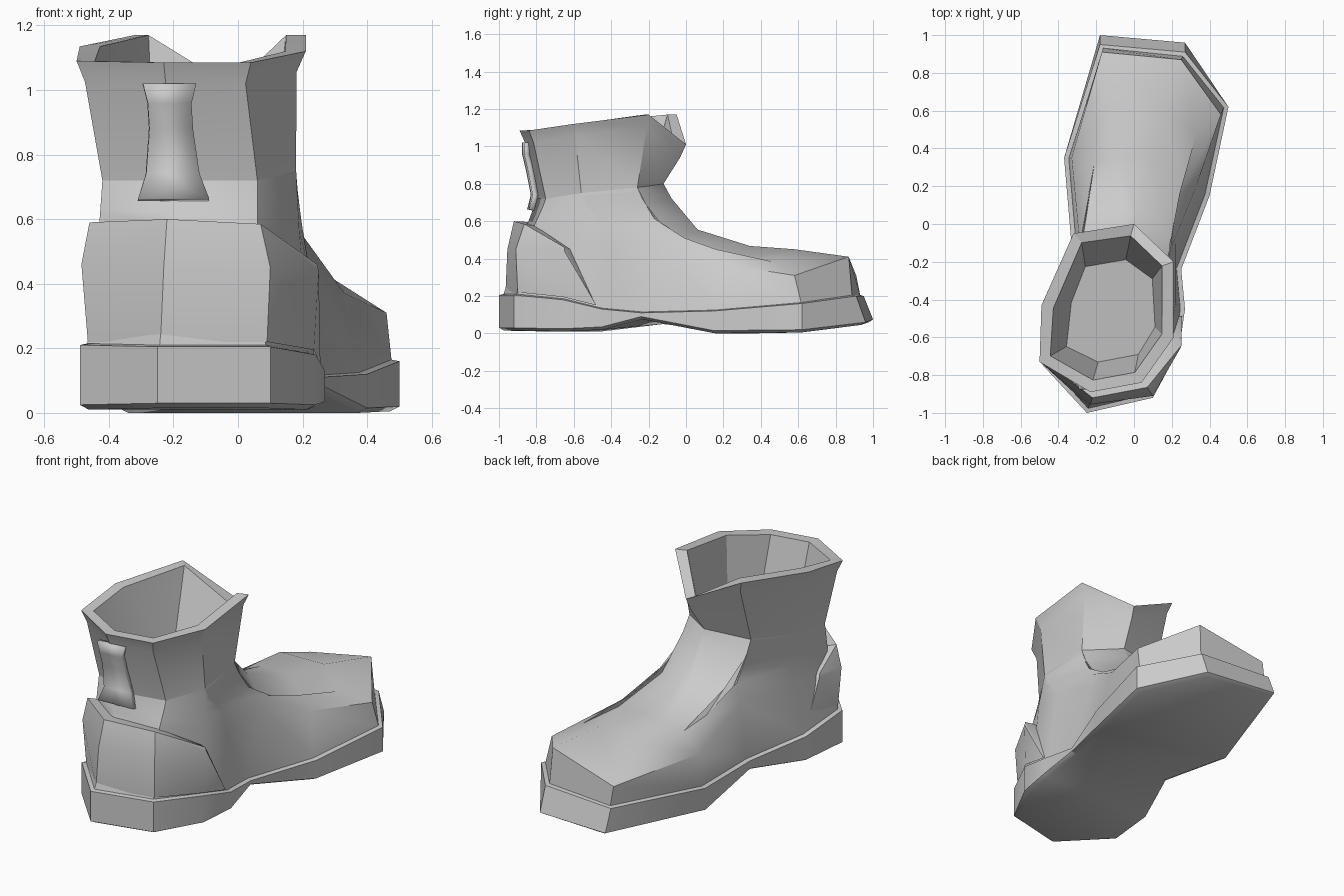
import bpy, bmesh, math
from mathutils import Vector as V

if "Cube" in bpy.data.objects:
    bpy.data.objects.remove(bpy.data.objects["Cube"])


def inset(ring, d, dz=0.0):
    """Shrink a clockwise ring sideways by d and shift it by dz."""
    out = []
    for i, p in enumerate(ring):
        t = (ring[(i + 1) % len(ring)] - ring[i - 1]).xy.normalized()
        out.append(p + V((t.y * d, -t.x * d, dz)))
    return out


def loft(name, rings, closed=True, caps=(), angle=32):
    """Skin a stack of equal rings; caps are index polygons for given rings."""
    bm = bmesh.new()
    rows = [[bm.verts.new(p) for p in r] for r in rings]
    n = len(rows[0])
    for a, b in zip(rows, rows[1:]):
        for i in range(n if closed else n - 1):
            j = (i + 1) % n
            bm.faces.new((a[i], a[j], b[j], b[i]))
    for row, polys in caps:
        for poly in polys:
            bm.faces.new([rows[row][k] for k in poly])
    bmesh.ops.remove_doubles(bm, verts=bm.verts, dist=0.0005)
    bmesh.ops.recalc_face_normals(bm, faces=bm.faces)
    me = bpy.data.meshes.new(name)
    bm.to_mesh(me)
    bm.free()
    ob = bpy.data.objects.new(name, me)
    bpy.context.collection.objects.link(ob)
    bpy.ops.object.select_all(action='DESELECT')
    ob.select_set(True)
    bpy.context.view_layer.objects.active = ob
    bpy.ops.object.shade_smooth_by_angle(angle=math.radians(angle))
    return ob


def pts(*rows):
    return [V(r) for r in rows]


# Sole: outline clockwise from the toe, with bottom and top heights
outline = [(-.18, 1.0), (.27, .96), (.50, .62), (.40, .15), (.25, -.24),
           (.27, -.45), (.24, -.66), (.10, -.92), (-.25, -1.0), (-.49, -.74),
           (-.46, -.45), (-.33, -.12), (-.37, .35)]
low = [.06, .045, .005, 0, .075, .02, .01, .015, .015, .01, .01, .05, 0]
high = [.20, .20, .16, .12, .11, .13, .18, .205, .205, .21, .16, .11, .14]
edge_low = [V((x, y, z + .015)) for (x, y), z in zip(outline, low)]
edge_top = [V((x, y - (.05 if i < 2 else 0), z))
            for i, ((x, y), z) in enumerate(zip(outline, high))]
bottom = inset([V((x, y, z)) for (x, y), z in zip(outline, low)], .03)
welt = inset(edge_top, .025, .005)
strips = [(0, 1, 2, 12), (12, 2, 3), (12, 3, 4, 11),
          (11, 4, 5, 10), (10, 5, 6, 9), (9, 6, 7, 8)]
loft("sole", [bottom, edge_low, edge_top, welt], caps=[(0, strips)])

# Upper: welt, side crease, top of foot, curved instep, ankle
ankle = pts((-.30, -.17, .79), (-.03, -.12, .80), (.16, -.26, .78),
            (.18, -.56, .75), (.06, -.75, .72), (-.20, -.80, .72),
            (-.42, -.68, .72), (-.40, -.40, .76))
crease = pts((-.17, .91, .31), (.25, .87, .41), (.46, .58, .31),
             (.33, .20, .37), (.22, -.10, .46), (.22, -.42, .45),
             (.20, -.60, .45), (.06, -.84, .45), (-.22, -.89, .45),
             (-.43, -.70, .45), (-.40, -.42, .46), (-.29, -.08, .45),
             (-.33, .35, .33))
crown = pts((-.14, .59, .44), (.15, .58, .45), (.33, .48, .38),
            (.24, .16, .45), (.20, -.12, .55), (.20, -.42, .57),
            (.19, -.60, .56), (.06, -.81, .58), (-.22, -.85, .58),
            (-.43, -.69, .58), (-.39, -.42, .57), (-.27, -.08, .56),
            (-.21, .32, .42))
ankle_fit = [ankle[k] for k in (1, 1, 2, 2, 2, 3, 3, 4, 5, 6, 7, 0, 0)]


def instep(t, rise):
    """Ring between crown and ankle; long columns climb late."""
    ring = []
    for a, b in zip(crown, ankle_fit):
        p = a.lerp(b, t)
        w = min(1, (a - b).xy.length / .6)
        p.z = a.z + (b.z - a.z) * (t + (rise - t) * w)
        ring.append(p)
    return ring


loft("upper", [welt, crease, crown, instep(.34, .05), instep(.74, .3),
               instep(.94, .78), ankle_fit], angle=42)

# Shaft: flared wall, lip, rim and hollow inside
rim = pts((-.32, -.05, 1.17), (0, 0, 1.01), (.21, -.20, 1.17),
          (.21, -.60, 1.12), (.04, -.84, 1.085), (-.23, -.89, 1.085),
          (-.50, -.73, 1.09), (-.49, -.43, 1.135))
loft("shaft", [ankle, inset(rim, .03, -.065), rim, inset(rim, .065),
               inset(ankle, .07, -.06)],
     caps=[(4, [range(8)])], angle=32)

# Heel counter: wrapped panel with a ledge on top
c_low = pts((.255, -.48, .15), (.235, -.66, .195), (.09, -.90, .22),
            (-.24, -.965, .22), (-.465, -.735, .22), (-.45, -.62, .195),
            (-.43, -.48, .16))
c_mid = pts((.255, -.485, .16), (.25, -.65, .44), (.10, -.91, .45),
            (-.23, -.955, .45), (-.485, -.74, .46), (-.44, -.60, .44),
            (-.43, -.485, .17))
c_top = pts((.25, -.49, .165), (.245, -.65, .46), (.07, -.865, .585),
            (-.22, -.92, .60), (-.46, -.73, .59), (-.435, -.61, .46),
            (-.425, -.49, .175))
pivot = V((-.1, -.45, 0))
c_in = [p + V((pivot.x - p.x, pivot.y - p.y, 0)) * .15 + V((0, 0, -.01))
        for p in c_top]
loft("heel_counter", [c_low, c_mid, c_top, c_in], closed=False, angle=40)

# Pull tab on the back of the shaft
tab_rows = [(-.295, -.13, -.862, 1.02), (-.28, -.145, -.862, .96),
            (-.275, -.14, -.842, .88), (-.285, -.12, -.815, .74),
            (-.31, -.09, -.835, .66)]
tab = loft("pull_tab", [pts((l, y, z), (r, y + .01, z))
                        for l, r, y, z in tab_rows], closed=False)
mod = tab.modifiers.new("thickness", 'SOLIDIFY')
mod.thickness = .03
mod.offset = 0
